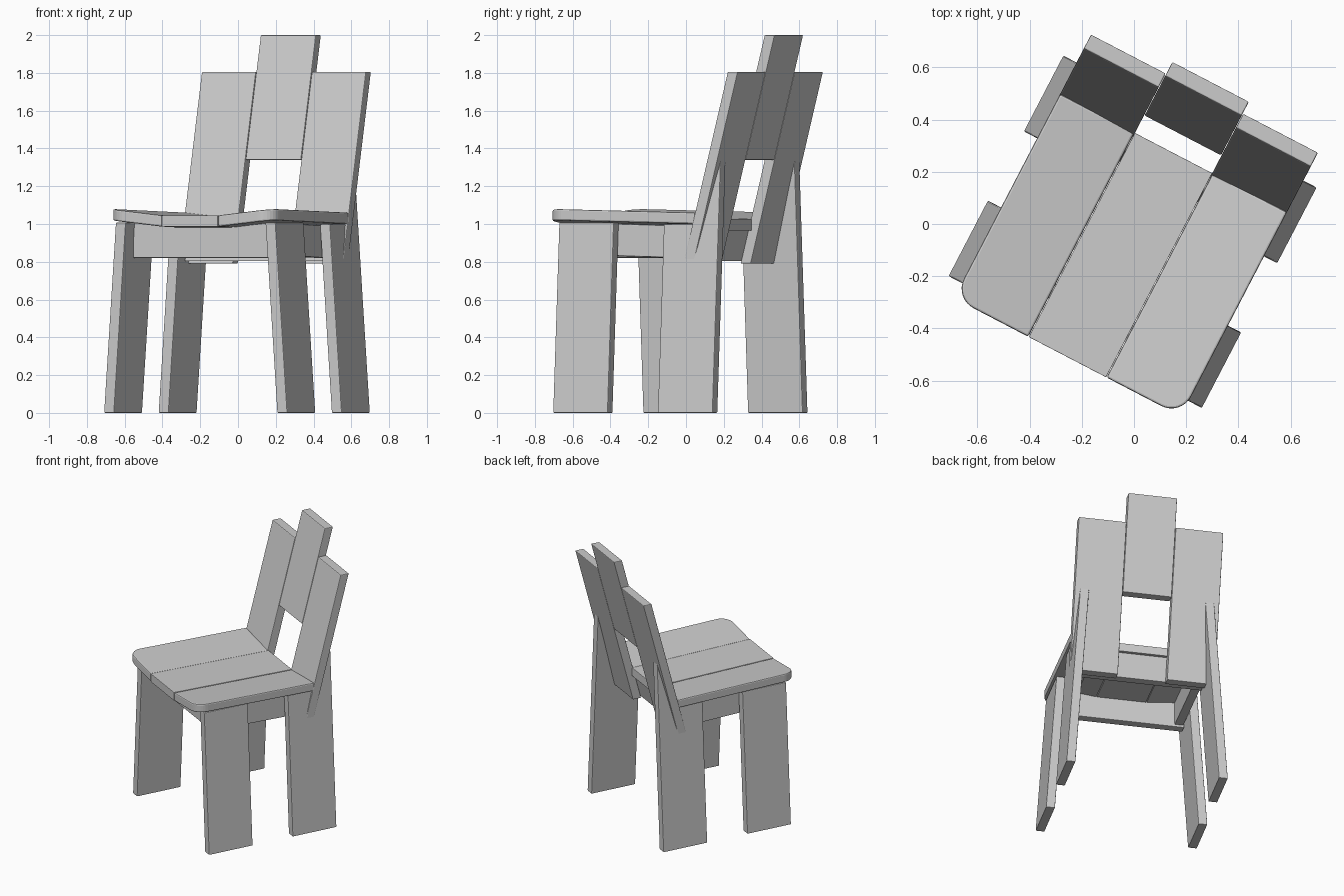
import bpy, bmesh
from math import radians, sin, cos, pi
from mathutils import Matrix, Vector

if "Cube" in bpy.data.objects:
    bpy.data.objects.remove(bpy.data.objects["Cube"])

# The chair is designed square-on, then turned about z
PLACE = Matrix.Rotation(radians(-27.5), 4, 'Z') @ Matrix.Translation((0.009, 0, 0))


def slab(name, outline, offset, bevel=0.005):
    """Extrude a flat outline of 3D points by an offset vector."""
    bm = bmesh.new()
    face = bm.faces.new([bm.verts.new(p) for p in outline])
    new = bmesh.ops.extrude_face_region(bm, geom=[face])["geom"]
    bmesh.ops.translate(bm, vec=Vector(offset),
                        verts=[v for v in new if isinstance(v, bmesh.types.BMVert)])
    bmesh.ops.recalc_face_normals(bm, faces=bm.faces)
    mesh = bpy.data.meshes.new(name)
    bm.to_mesh(mesh)
    bm.free()
    ob = bpy.data.objects.new(name, mesh)
    bpy.context.collection.objects.link(ob)
    ob.matrix_world = PLACE
    mod = ob.modifiers.new("edge_round", 'BEVEL')
    mod.width, mod.segments, mod.limit_method = bevel, 2, 'ANGLE'
    return ob


def side_slab(name, profile, x0, x1):
    """Slab from a (y, z) side profile running from x0 to x1."""
    return slab(name, [(x0, y, z) for y, z in profile], (x1 - x0, 0, 0))


def back_y(z):
    """Front plane of the leaning backrest."""
    return 0.313 + 0.261 * (z - 1.06)


def seat_z(x, y):
    """Seat top: raised sides, slight fall to the rear."""
    return 1.046 + 0.035 * max(0, abs(x) - 0.167) / 0.323 - 0.02 * (y + 0.57) / 0.88


HALF, SEAM, FRONT, REAR, T = 0.49, 0.167, -0.57, 0.311, 0.06

# Seat boards
mid = [(-SEAM, FRONT), (SEAM, FRONT), (SEAM, REAR), (-SEAM, REAR)]
slab("seat_middle_board", [(x, y, seat_z(x, y)) for x, y in mid], (0, 0, -T), 0.002)
R = 0.085
corner = [(HALF - R + R * sin(i * pi / 16), FRONT + R - R * cos(i * pi / 16)) for i in range(9)]
side = [(SEAM + 0.002, FRONT)] + corner + [(HALF, REAR), (SEAM + 0.002, REAR)]
for s, tag in ((-1, "left"), (1, "right")):
    slab(f"seat_{tag}_board", [(s * x, y, seat_z(x, y)) for x, y in side], (0, 0, -T), 0.008)

# Backrest boards
def back_board(name, x0, x1, z0, z1):
    side_slab(name, [(back_y(z0), z0), (back_y(z0) + 0.061, z0),
                     (back_y(z1) + 0.061, z1), (back_y(z1), z1)], x0, x1)

back_board("back_left_board", -HALF, -SEAM, 0.79, 1.805)
back_board("back_right_board", SEAM, HALF, 0.79, 1.805)
back_board("back_middle_board", -SEAM + 0.002, SEAM - 0.002, 1.34, 2.0)

# Legs: splayed sideways, the rear ones running up into the backrest
legs = {
    "front": [(-0.505, 0), (-0.179, 0), (-0.179, 1.008), (-0.505, 1.008)],
    "rear": [(0.12, 0), (0.447, 0), (0.447, 1.335), (0.35, 1.0), (0.12, 1.0)],
}
for s, tag in ((-1, "left"), (1, "right")):
    for where, profile in legs.items():
        slab(f"{where}_{tag}_leg",
             [(s * (0.547 - 0.07 * z), y, z) for y, z in profile], (-s * T, 0, 0))

# Rails under the seat
side_slab("front_rail", [(-0.403, 0.82), (-0.343, 0.82), (-0.343, 1.005), (-0.403, 1.005)], -0.425, 0.425)
side_slab("rear_rail", [(back_y(0.803) - T, 0.803), (back_y(0.803), 0.803),
                        (back_y(0.99), 0.99), (back_y(0.99) - T, 0.99)], -0.425, 0.425)
for s, tag in ((-1, "left"), (1, "right")):
    side_slab(f"{tag}_side_rail", [(-0.343, 0.835), (0.2, 0.82), (0.22, 0.99), (-0.343, 1.005)],
              s * 0.42, s * 0.36)
